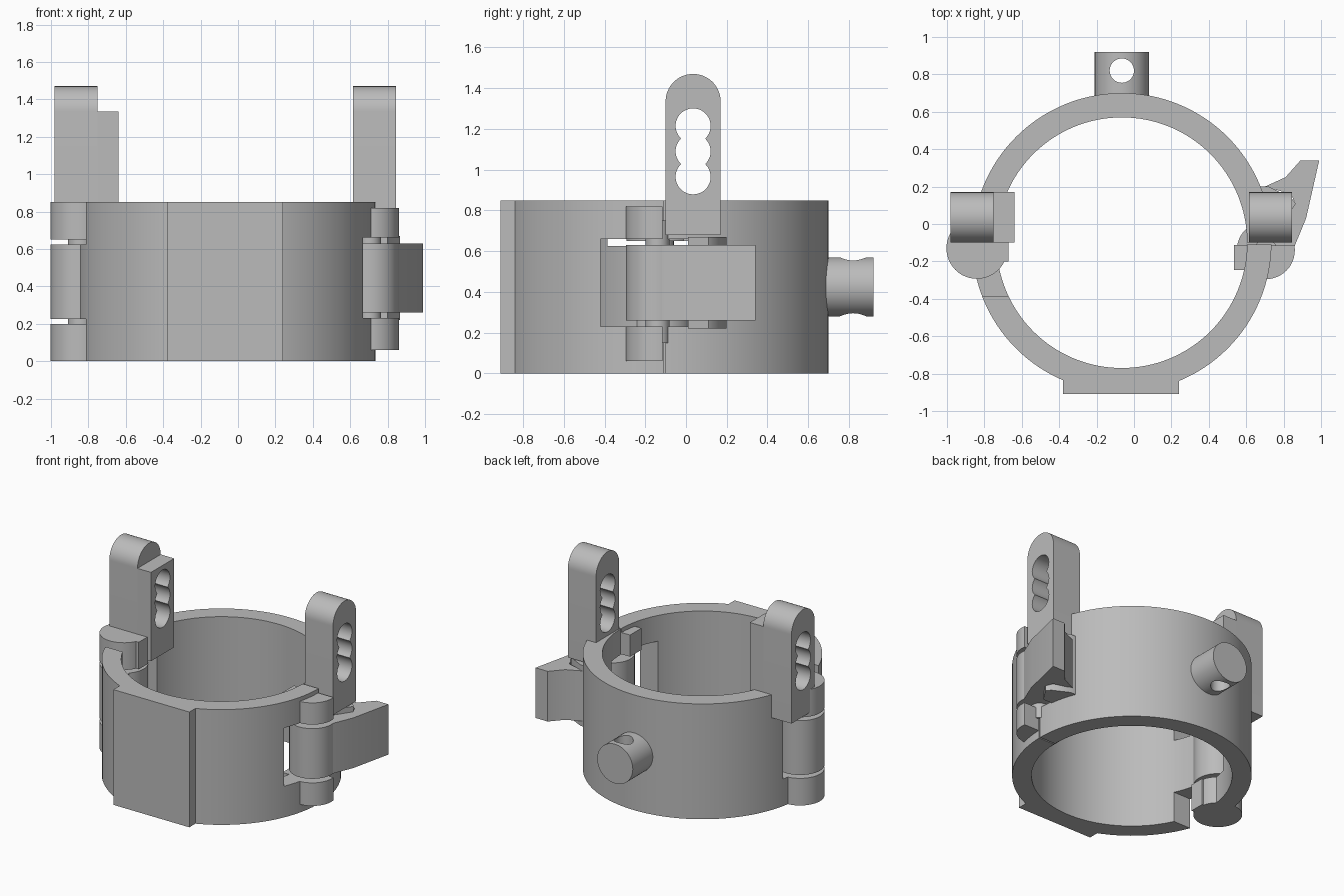
import bpy, bmesh, math
from mathutils import Matrix, Vector

cube = bpy.data.objects.get("Cube")
if cube:
    bpy.data.objects.remove(cube, do_unlink=True)

grey = bpy.data.materials.new("plain grey")
grey.use_nodes = True
grey.diffuse_color = (0.5, 0.5, 0.5, 1)
grey.node_tree.nodes["Principled BSDF"].inputs["Base Color"].default_value = (0.5, 0.5, 0.5, 1)

CX, CY, HEIGHT = -0.065, -0.1, 0.85
R_OUT, R_IN = 0.8, 0.67


def make(name, bm):
    bmesh.ops.recalc_face_normals(bm, faces=bm.faces)
    mesh = bpy.data.meshes.new(name)
    bm.to_mesh(mesh)
    bm.free()
    mesh.materials.append(grey)
    ob = bpy.data.objects.new(name, mesh)
    bpy.context.collection.objects.link(ob)
    return ob


def prism(name, pts, lo, hi, axis="Z"):
    """Extrude a 2D outline: (x, y) along Z or (y, z) along X."""
    bm = bmesh.new()
    place = (lambda p: (p[0], p[1], lo)) if axis == "Z" else (lambda p: (lo, p[0], p[1]))
    shift = Vector((0, 0, hi - lo)) if axis == "Z" else Vector((hi - lo, 0, 0))
    face = bm.faces.new([bm.verts.new(place(p)) for p in pts])
    out = bmesh.ops.extrude_face_region(bm, geom=[face])
    bmesh.ops.translate(bm, vec=shift, verts=[v for v in out["geom"] if isinstance(v, bmesh.types.BMVert)])
    return make(name, bm)


def box(name, x, y, z):
    return prism(name, [(x[0], y[0]), (x[1], y[0]), (x[1], y[1]), (x[0], y[1])], *z)


def arc(cx, cy, r, a0, a1, n):
    angles = [math.radians(a0 + (a1 - a0) * i / n) for i in range(n + 1)]
    return [(cx + r * math.cos(a), cy + r * math.sin(a)) for a in angles]


def disc(name, cx, cy, r, lo, hi, axis="Z", n=48):
    return prism(name, arc(cx, cy, r, 0, 360, n)[:-1], lo, hi, axis)


def cut(ob, *cutters):
    for c in cutters:
        mod = ob.modifiers.new("cut", "BOOLEAN")
        mod.operation, mod.solver, mod.object = "DIFFERENCE", "EXACT", c
        with bpy.context.temp_override(object=ob, active_object=ob):
            bpy.ops.object.modifier_apply(modifier=mod.name)
        bpy.data.objects.remove(c, do_unlink=True)
    return ob


def cut_box(ob, x, y, z):
    return cut(ob, box("cutter", x, y, z))


def tube(name):
    ob = disc(name, CX, CY, R_OUT, 0, HEIGHT, n=128)
    return cut(ob, disc("cutter", CX, CY, R_IN, -0.1, 1, n=128))


LEFT_X, RIGHT_X = (-2, CX), (CX, 2)

# Front half of the clamp: arm on one side, latch window on the other
front = tube("front_half_ring")
cut_box(front, (-2, 2), (-0.11, 2), (-1, 2))
for z in ((-1, 0.225), (0.625, 2)):
    cut_box(front, LEFT_X, (-0.385, 1), z)
cut_box(front, LEFT_X, (-0.2, 1), (0.1, 0.7))
cut_box(front, RIGHT_X, (-0.42, 1), (0.23, 0.66))
box("front_pad", (-0.38, 0.24), (-0.91, -0.8), (0, HEIGHT))

# Rear half with notches for the hinge and the latch
rear = tube("rear_half_ring")
cut_box(rear, (-2, 2), (-2, -0.1), (-1, 2))
cut_box(rear, LEFT_X, (-1, 0.075), (0.2, 0.65))
cut_box(rear, RIGHT_X, (-1, 0.02), (0.23, 0.66))

# Rear boss with a vertical hole
bm = bmesh.new()
bmesh.ops.create_cone(bm, cap_ends=True, segments=64, radius1=0.145, radius2=0.145, depth=0.24,
                      matrix=Matrix.Translation((CX, 0.8, 0.425)) @ Matrix.Rotation(math.pi / 2, 4, "X"))
boss = make("rear_boss", bm)
cut(boss, disc("cutter", CX, 0.82, 0.065, 0, 1))

# Hinge knuckles and pin
HX, HY = -0.84, -0.13
for part, lo, hi in (("lower", 0, 0.2), ("middle", 0.225, 0.625), ("upper", 0.65, HEIGHT)):
    disc("hinge_knuckle_" + part, HX, HY, 0.163, lo, hi)
    if part != "middle":
        box("hinge_step_" + part, (-0.8, -0.67), (-0.2, -0.09), (lo, hi))
disc("hinge_pin", HX, HY, 0.07, 0.1, 0.75)

# Latch lugs with inner tabs, and pin
LX, LY, LR = 0.705, -0.14, 0.155
for part, lo, hi in (("lower", 0.06, 0.23), ("upper", 0.66, 0.82)):
    lug = disc("latch_lug_" + part, LX, LY, LR, lo, hi)
    cut_box(lug, (-1, 2), (-0.115, 1), (-1, 2))
    cut_box(lug, (0, 0.64), (-1, 1), (-1, 2))
    box("latch_tab_" + part, (0.535, 0.72), (-0.245, -0.112), (lo, hi))
disc("latch_pin", LX, LY, 0.06, 0.15, 0.75)

# Latch lever, hooked around a catch on the rear half
disc("lever_knuckle", LX, LY, LR, 0.26, 0.63)
prism("latch_lever", [(0.72, -0.12), (0.858, -0.12), (0.92, 0.03), (0.99, 0.34), (0.89, 0.34),
                      (0.81, 0.25), (0.7, 0.2), (0.84, 0.16), (0.86, 0.11), (0.79, 0.0)], 0.26, 0.63)
prism("latch_catch", [(0.68, 0.01), (0.8, 0.01), (0.865, 0.11), (0.84, 0.14), (0.72, 0.2), (0.66, 0.2)],
      0.22, 0.67)


# Upright brackets with three merged holes
def bracket(name, x0, x1, rounded=True):
    top = arc(0.035, 1.335, 0.135, 0, 180, 32) if rounded else [(0.17, 1.335), (-0.1, 1.335)]
    ob = prism(name, [(-0.1, 0.68), (0.17, 0.68)] + top, x0, x1, "X")
    holes = [disc("cutter", 0.035, z, 0.086, x0 - 0.1, x1 + 0.1, "X") for z in (0.965, 1.09, 1.215)]
    return cut(ob, *holes)


bracket("right_side_upright", -0.98, -0.75)
bracket("right_side_upright_block", -0.75, -0.64, rounded=False)
bracket("left_side_upright", 0.615, 0.845)

# Smooth the curved walls, keep the edges sharp
bpy.ops.object.select_all(action="DESELECT")
for ob in bpy.context.collection.objects:
    if ob.type == "MESH" and grey.name in ob.data.materials:
        ob.select_set(True)
        bpy.context.view_layer.objects.active = ob
bpy.ops.object.shade_smooth_by_angle(angle=math.radians(30))
